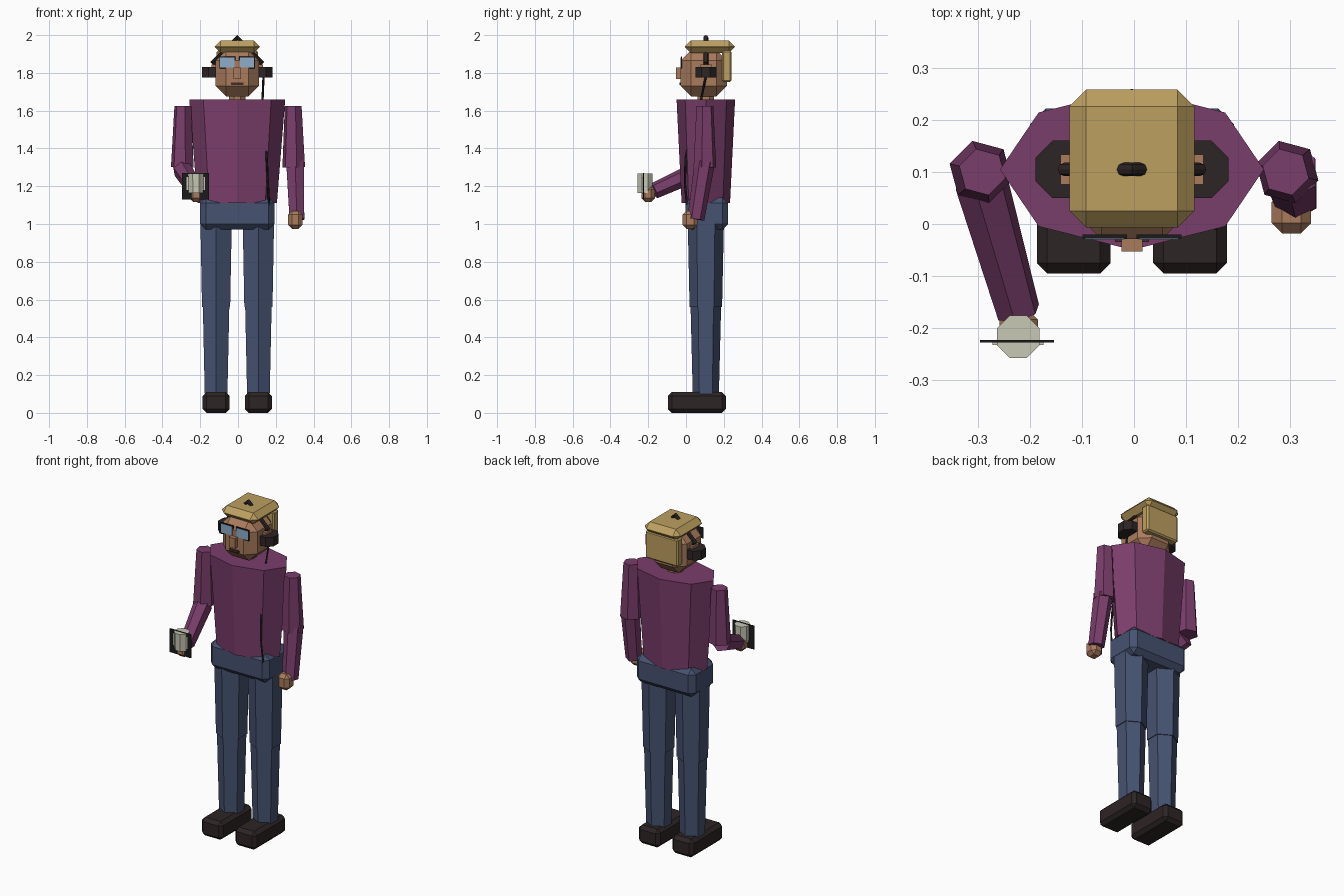
import bpy, bmesh
from math import pi
from mathutils import Vector, Matrix

if "Cube" in bpy.data.objects:
    bpy.data.objects.remove(bpy.data.objects["Cube"])

CX, CY = -0.004, 0.105  # body axis


def material(name, rgb):
    m = bpy.data.materials.new(name)
    m.use_nodes = True
    m.diffuse_color = (*rgb, 1)
    m.node_tree.nodes["Principled BSDF"].inputs["Base Color"].default_value = (*rgb, 1)
    return m


PURPLE = material("purple_cloth", (0.195, 0.047, 0.147))
BLUE = material("blue_denim", (0.061, 0.085, 0.165))
SKIN = material("skin", (0.40, 0.20, 0.11))
HAIR = material("blond_hair", (0.51, 0.35, 0.117))
DARK = material("dark_leather", (0.027, 0.018, 0.018))
BLACK = material("black_plastic", (0.012, 0.011, 0.011))
LENS = material("blue_lens", (0.27, 0.42, 0.60))
CREAM = material("cream_cup", (0.58, 0.58, 0.46))
MOUTH = material("mouth_brown", (0.06, 0.025, 0.018))


def finish(name, bm, mat):
    mesh = bpy.data.meshes.new(name)
    bmesh.ops.recalc_face_normals(bm, faces=bm.faces)
    bm.to_mesh(mesh)
    bm.free()
    mesh.materials.append(mat)
    ob = bpy.data.objects.new(name, mesh)
    bpy.context.collection.objects.link(ob)
    return ob


def box(name, centre, size, mat, bevel=0):
    bm = bmesh.new()
    bmesh.ops.create_cube(bm, size=1)
    bmesh.ops.scale(bm, vec=size, verts=bm.verts)
    if bevel:
        bmesh.ops.bevel(bm, geom=bm.edges[:], offset=bevel, segments=1,
                        profile=0.5, affect='EDGES')
    bmesh.ops.translate(bm, vec=centre, verts=bm.verts)
    return finish(name, bm, mat)


def tube(name, start, end, r1, r2, sides, mat, squash=1.0, turn=0.0):
    """Tapered prism from start to end."""
    a, b = Vector(start), Vector(end)
    d = b - a
    # aim along whichever z direction is nearer, to avoid flipping the section
    if d.z < 0:
        a, b, r1, r2 = b, a, r2, r1
        d = -d
    bm = bmesh.new()
    bmesh.ops.create_cone(bm, cap_ends=True, segments=sides, radius1=r1,
                          radius2=r2, depth=d.length)
    aim = Vector((0, 0, 1)).rotation_difference(d).to_matrix().to_4x4()
    shape = Matrix.Diagonal((1, squash, 1, 1)) @ Matrix.Rotation(turn, 4, 'Z')
    bm.transform(Matrix.Translation((a + b) / 2) @ aim @ shape)
    return finish(name, bm, mat)


# Legs and shoes
for side, s in (("left", 1), ("right", -1)):
    x = CX + s * 0.112
    tube(side + "_thigh", (x, CY, 0.56), (x, CY, 1.02), 0.086, 0.096, 6, BLUE)
    tube(side + "_shin", (x, CY, 0.09), (x, CY, 0.57), 0.069, 0.081, 6, BLUE)
    box(side + "_shoe", (x, 0.058, 0.055), (0.142, 0.306, 0.11), DARK, 0.02)

# Body
box("hips", (CX, 0.11, 1.055), (0.392, 0.225, 0.17), BLUE, 0.03)
tube("torso", (CX, CY, 1.11), (CX, CY, 1.66), 0.21, 0.254, 8, PURPLE, 0.61)
tube("neck", (CX, CY, 1.63), (CX, CY, 1.72), 0.048, 0.048, 8, SKIN, 1, pi / 8)

# Arms: left hangs, right is bent forward
for side, s in (("left", 1), ("right", -1)):
    tube(side + "_upper_arm", (s * 0.295, 0.1, 1.3), (s * 0.292, 0.1, 1.625),
         0.062, 0.046, 6, PURPLE, 1, pi / 12)
tube("left_forearm", (0.302, 0.1, 1.33), (0.312, 0.052, 1.025), 0.054, 0.045, 6, PURPLE)
tube("right_forearm", (-0.295, 0.085, 1.29), (-0.222, -0.17, 1.175), 0.053, 0.043, 6, PURPLE)
box("left_hand", (0.303, 0.022, 1.022), (0.076, 0.08, 0.095), SKIN, 0.02)
box("right_hand", (-0.222, -0.2, 1.16), (0.074, 0.072, 0.085), SKIN, 0.02)

# Cup and the card held with it
tube("cup", (-0.223, -0.217, 1.165), (-0.223, -0.217, 1.268), 0.042, 0.044, 8, CREAM, 1, pi / 8)
box("card", (-0.225, -0.226, 1.2), (0.142, 0.005, 0.142), BLACK)
box("card_label", (-0.223, -0.23, 1.215), (0.098, 0.006, 0.07), CREAM)

# Head and face
box("head", (CX, 0.094, 1.798), (0.23, 0.245, 0.245), SKIN, 0.056)
box("nose", (CX, -0.035, 1.798), (0.04, 0.036, 0.06), SKIN)
box("mouth", (CX, -0.03, 1.742), (0.066, 0.009, 0.014), MOUTH)
for side, s in (("left", 1), ("right", -1)):
    box(side + "_ear", (CX + s * 0.12, CY, 1.815), (0.035, 0.058, 0.06), SKIN)

# Hair
box("hair_cap", (CX, 0.126, 1.938), (0.24, 0.265, 0.066), HAIR, 0.032)
box("hair_back", (CX, 0.216, 1.835), (0.218, 0.05, 0.165), HAIR, 0.008)

# Glasses
for side, s in (("left", 1), ("right", -1)):
    x = CX + s * 0.052
    box(side + "_rim", (x, -0.024, 1.855), (0.086, 0.007, 0.064), BLACK)
    box(side + "_lens", (x, -0.026, 1.855), (0.076, 0.007, 0.054), LENS)
box("glasses_bridge", (CX, -0.024, 1.857), (0.03, 0.007, 0.012), BLACK)

# Headset
bpy.ops.mesh.primitive_torus_add(major_segments=4, minor_segments=8, major_radius=0.13,
                                 minor_radius=0.013, location=(CX, CY, 1.857),
                                 rotation=(pi / 2, 0, 0))
band = bpy.context.object
band.name = "headset_band"
band.data.materials.append(DARK)
for side, s in (("left", 1), ("right", -1)):
    x = CX + s * 0.13
    tube(side + "_earpad", (x, CY, 1.775), (x, CY, 1.83), 0.06, 0.06, 8, DARK, 1, pi / 8)

# Cable from the left earpad to the hips
curve = bpy.data.curves.new("headset_cable", 'CURVE')
curve.dimensions = '3D'
curve.bevel_depth = 0.006
curve.bevel_resolution = 0
curve.use_fill_caps = True
path = [(0.135, 0.105, 1.78), (0.13, 0.08, 1.66), (0.14, 0.03, 1.5),
        (0.152, -0.002, 1.35), (0.158, -0.006, 1.22), (0.165, 0.005, 1.1)]
spline = curve.splines.new('POLY')
spline.points.add(len(path) - 1)
for p, co in zip(spline.points, path):
    p.co = (*co, 1)
cable = bpy.data.objects.new("headset_cable", curve)
curve.materials.append(BLACK)
bpy.context.collection.objects.link(cable)
